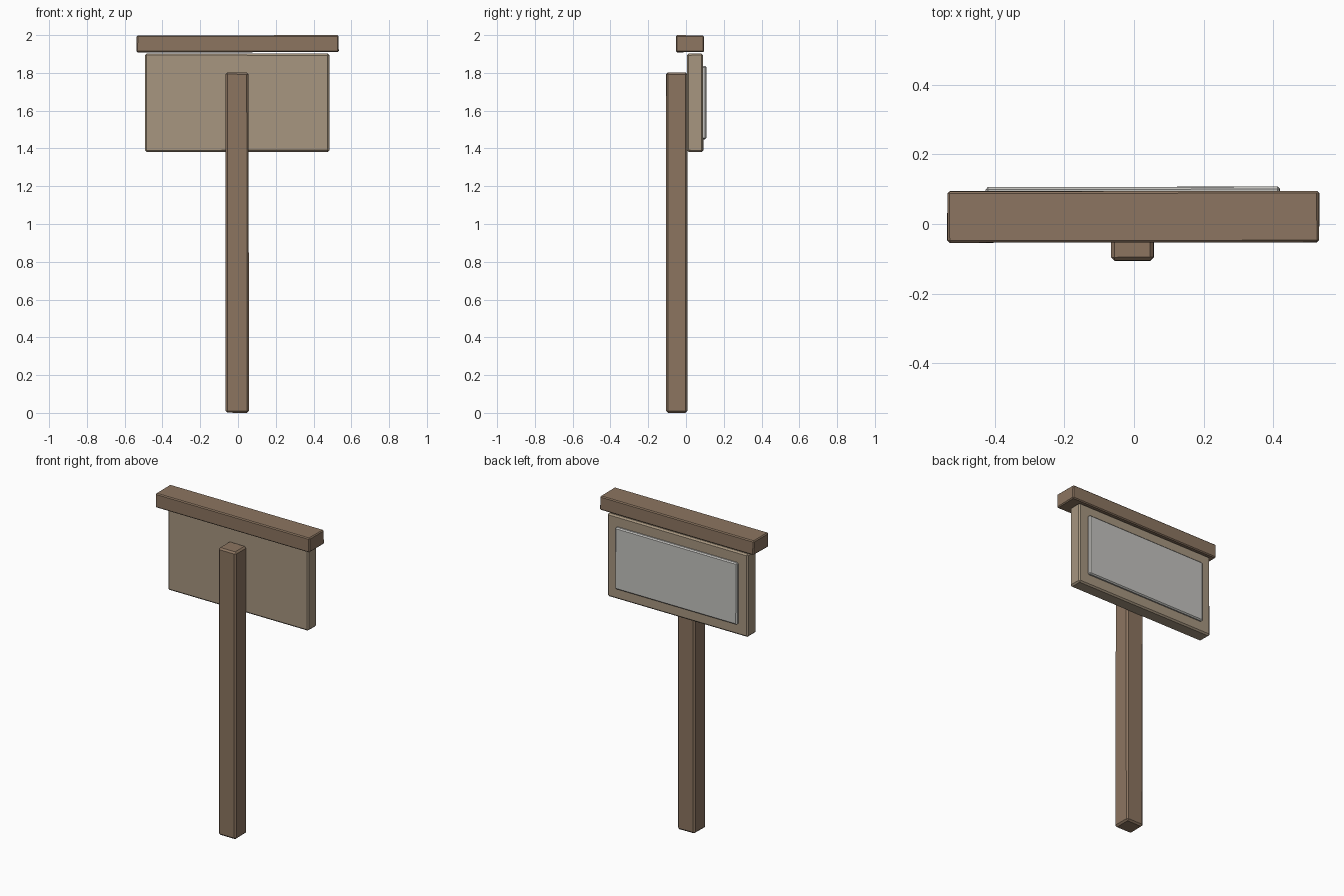
import bpy
import bmesh
import random
from mathutils import Vector

random.seed(4)

default = bpy.data.objects.get("Cube")
if default:
    bpy.data.objects.remove(default, do_unlink=True)


def material(name, colour):
    mat = bpy.data.materials.new(name)
    mat.use_nodes = True
    mat.diffuse_color = (*colour, 1)
    mat.node_tree.nodes["Principled BSDF"].inputs["Base Color"].default_value = (*colour, 1)
    return mat


brown_wood = material("brown wood", (0.262, 0.178, 0.118))
tan_wood = material("tan wood", (0.385, 0.305, 0.215))
grey_paper = material("grey paper", (0.55, 0.545, 0.52))


def beam(name, low, high, mat, bevel, wobble=0.002):
    """Hand-cut block between two corners, with chamfered, slightly uneven edges."""
    low, high = Vector(low), Vector(high)
    size, centre = high - low, (low + high) / 2
    bm = bmesh.new()
    bmesh.ops.create_cube(bm, size=1)
    for v in bm.verts:
        v.co = Vector([c * s for c, s in zip(v.co, size)])
        # corners only move inwards, so the block keeps its size
        v.co -= Vector([random.uniform(0, wobble) * (1 if c > 0 else -1) for c in v.co])
    bmesh.ops.bevel(bm, geom=bm.edges[:], offset=bevel, segments=1,
                    profile=0.5, affect='EDGES')
    mesh = bpy.data.meshes.new(name)
    bm.to_mesh(mesh)
    bm.free()
    mesh.materials.append(mat)
    obj = bpy.data.objects.new(name, mesh)
    obj.location = centre
    bpy.context.collection.objects.link(obj)
    return obj


# Upright post at the front of the board
beam("post", (-0.066, -0.106, 0), (0.058, 0.009, 1.804), brown_wood, 0.01)

# Backing board and the cap rail above it
beam("board", (-0.494, 0.004, 1.38), (0.485, 0.092, 1.903), tan_wood, 0.009)
beam("cap_rail", (-0.538, -0.056, 1.908), (0.534, 0.096, 2.0), brown_wood, 0.006, 0.004)

# Pale notice panel fixed to the rear of the board
beam("notice_panel", (-0.428, 0.08, 1.448), (0.421, 0.108, 1.837), grey_paper, 0.007)
